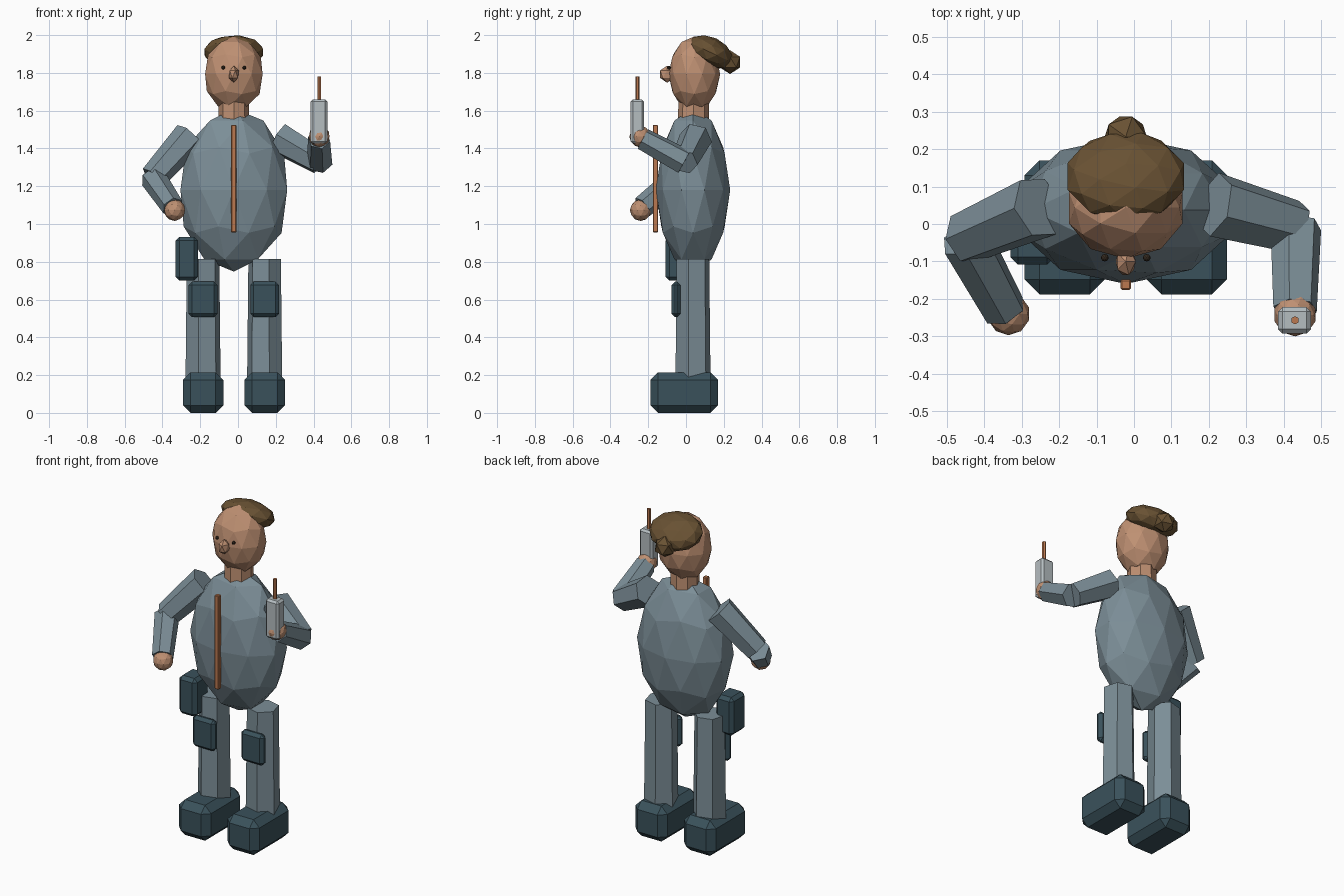
import bpy
import bmesh
from math import radians
from mathutils import Vector, Matrix

default = bpy.data.objects.get("Cube")
if default:
    bpy.data.objects.remove(default, do_unlink=True)


def material(name, rgb):
    m = bpy.data.materials.new(name)
    m.use_nodes = True
    m.diffuse_color = (*rgb, 1)
    m.node_tree.nodes["Principled BSDF"].inputs["Base Color"].default_value = (*rgb, 1)
    return m


SUIT = material("blue_grey_suit", (0.20, 0.27, 0.31))
SKIN = material("skin", (0.52, 0.28, 0.17))
HAIR = material("brown_hair", (0.14, 0.083, 0.033))
GEAR = material("dark_teal_gear", (0.042, 0.083, 0.105))
COPPER = material("copper", (0.50, 0.19, 0.08))
RADIO = material("light_grey", (0.46, 0.51, 0.53))
EYE = material("dark_eye", (0.03, 0.02, 0.012))


def finish(name, bm, mat, matrix):
    mesh = bpy.data.meshes.new(name)
    bm.to_mesh(mesh)
    bm.free()
    mesh.materials.append(mat)
    obj = bpy.data.objects.new(name, mesh)
    obj.matrix_world = matrix
    bpy.context.collection.objects.link(obj)
    return obj


def ball(name, centre, radii, mat, detail=2, tilt=0):
    """Faceted ellipsoid, optionally tilted about x."""
    bm = bmesh.new()
    bmesh.ops.create_icosphere(bm, subdivisions=detail, radius=1)
    bmesh.ops.scale(bm, vec=radii, verts=bm.verts)
    turn = Matrix.Rotation(radians(tilt), 4, "X")
    return finish(name, bm, mat, Matrix.Translation(centre) @ turn)


def box(name, low, high, mat, bevel):
    """Chamfered box between two corners."""
    low, high = Vector(low), Vector(high)
    bm = bmesh.new()
    bmesh.ops.create_cube(bm, size=1)
    bmesh.ops.scale(bm, vec=high - low, verts=bm.verts)
    bmesh.ops.bevel(bm, geom=bm.edges[:], offset=bevel, segments=1,
                    profile=0.5, affect="EDGES")
    return finish(name, bm, mat, Matrix.Translation((low + high) / 2))


def limb(name, start, end, r1, r2, mat, sides=6, roll=0):
    """Tapered prism running from start to end."""
    start, end = Vector(start), Vector(end)
    axis = end - start
    bm = bmesh.new()
    bmesh.ops.create_cone(bm, cap_ends=True, segments=sides, radius1=r1,
                          radius2=r2, depth=axis.length)
    turn = Matrix.Rotation(radians(roll), 4, "Z")
    if axis.x or axis.y:
        turn = axis.to_track_quat("Z", "Y").to_matrix().to_4x4() @ turn
    return finish(name, bm, mat, Matrix.Translation((start + end) / 2) @ turn)


MID = -0.022   # body centre line

# Torso, neck and zip
ball("torso", (MID, 0.037, 1.18), (0.297, 0.197, 0.432), SUIT)
limb("neck", (MID, 0.04, 1.55), (MID, 0.04, 1.67), 0.082, 0.08, SKIN, sides=8)
box("zip", (-0.036, -0.176, 0.955), (-0.008, -0.148, 1.525), COPPER, 0.004)

# Head, hair and face
ball("head", (MID, 0.044, 1.793), (0.16, 0.137, 0.2), SKIN)
ball("hair", (MID, 0.127, 1.91), (0.163, 0.13, 0.08), HAIR, tilt=-25)
ball("hair_bun", (MID, 0.233, 1.857), (0.063, 0.063, 0.063), HAIR, detail=1)
ball("nose", (MID, -0.1, 1.793), (0.03, 0.043, 0.045), SKIN, detail=1)
for side, label in ((1, "left"), (-1, "right")):
    ball(label + "_eye", (MID + side * 0.056, -0.09, 1.828), (0.01, 0.01, 0.01), EYE)

# Legs, boots and knee pads
for side, label in ((1, "left"), (-1, "right")):
    x = MID + side * 0.163
    limb(label + "_leg", (x, 0.037, 0.18), (x, 0.037, 0.815), 0.096, 0.089,
         SUIT, roll=side * 15)
    box(label + "_boot", (x - 0.107, -0.188, 0), (x + 0.107, 0.17, 0.215), GEAR, 0.04)
    box(label + "_knee_pad", (x - 0.076, -0.076, 0.507), (x + 0.076, -0.03, 0.695),
        GEAR, 0.018)

# Hip pouch
box("hip_pouch", (-0.33, -0.108, 0.7), (-0.212, 0.03, 0.932), GEAR, 0.02)

# Arms: shoulder, elbow, wrist and hand positions
arms = {
    "right": ((-0.255, 0.045, 1.465), (-0.45, -0.038, 1.245),
              (-0.345, -0.23, 1.09), (-0.335, -0.24, 1.073)),
    "left": ((0.215, 0.052, 1.455), (0.432, -0.008, 1.33),
             (0.43, -0.228, 1.45), (0.43, -0.243, 1.463)),
}
for label, (shoulder, elbow, wrist, hand) in arms.items():
    limb(label + "_upper_arm", shoulder, elbow, 0.088, 0.072, SUIT, roll=15)
    limb(label + "_forearm", elbow, wrist, 0.07, 0.06, SUIT, roll=15)
    ball(label + "_hand", hand, (0.057, 0.057, 0.057), SKIN)

# Handheld radio
box("radio", (0.385, -0.293, 1.425), (0.473, -0.222, 1.66), RADIO, 0.012)
limb("radio_antenna", (0.43, -0.257, 1.64), (0.43, -0.257, 1.78), 0.011, 0.011, COPPER)
